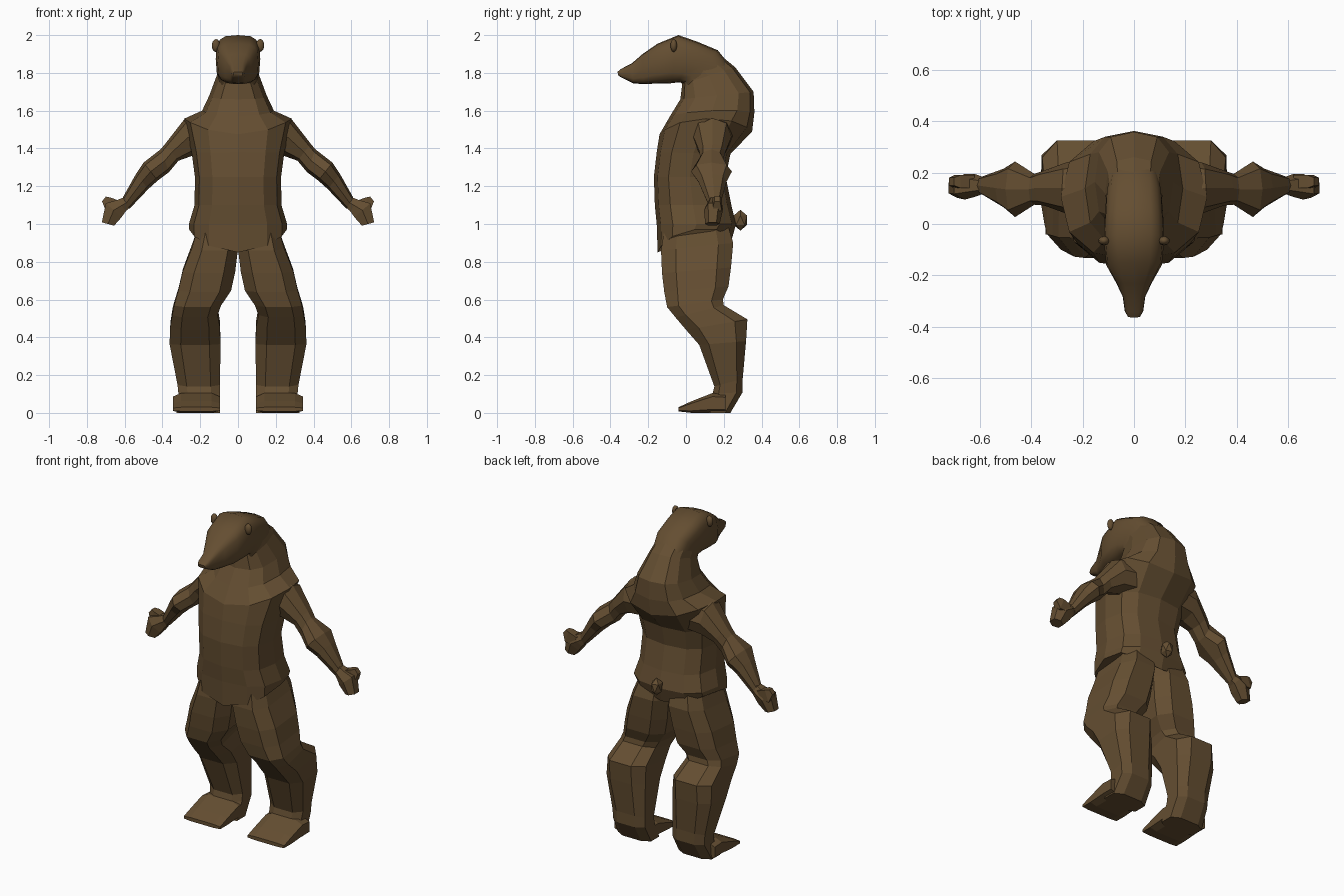
import bpy, bmesh, math
from mathutils import Vector

fur = bpy.data.materials.new("brown_fur")
fur.diffuse_color = (0.128, 0.076, 0.031, 1)


def finish(name, bm, smooth=None):
    bmesh.ops.recalc_face_normals(bm, faces=bm.faces[:])
    me = bpy.data.meshes.new(name)
    bm.to_mesh(me)
    bm.free()
    me.materials.append(fur)
    ob = bpy.data.objects.new(name, me)
    bpy.context.collection.objects.link(ob)
    if smooth:
        bpy.ops.object.select_all(action='DESELECT')
        ob.select_set(True)
        bpy.context.view_layer.objects.active = ob
        bpy.ops.object.shade_smooth_by_angle(angle=math.radians(smooth))
    return ob


def ring(a, b, half, n=8, p=0.6, turn=0.0, lift=0.0, pinch=(0, 0)):
    """Squarish ring spanning a to b; pinch narrows the +half side near a and b."""
    a, b, half = Vector(a), Vector(b), Vector(half)
    pts = []
    raw = [(math.cos(t), math.sin(t)) for t in
           (2 * math.pi * (i + turn) / n for i in range(n))]
    raw = [(math.copysign(abs(c) ** p, c) if abs(c) > 1e-6 else 0,
            math.copysign(abs(s) ** p, s) if abs(s) > 1e-6 else 0) for c, s in raw]
    m = max(abs(c) for c, s in raw)
    for c, s in raw:
        w = c / m
        if c > 0:
            w *= 1 - abs(s) * pinch[0 if s > 0 else 1]
        v = (a + b) / 2 + (a - b) / 2 * (s / m) + half * w
        v.z += lift * c * c
        pts.append(v)
    return pts


def loft(name, rings, smooth=None):
    bm = bmesh.new()
    loops = [[bm.verts.new(v) for v in r] for r in rings]
    n = len(loops[0])
    for lo, hi in zip(loops, loops[1:]):
        for i in range(n):
            j = (i + 1) % n
            bm.faces.new((lo[i], lo[j], hi[j], hi[i]))
    bm.faces.new(loops[0])
    bm.faces.new(loops[-1])
    return finish(name, bm, smooth)


def blob(name, loc, size, sub=1, smooth=None):
    bm = bmesh.new()
    bmesh.ops.create_icosphere(bm, subdivisions=sub, radius=1)
    for v in bm.verts:
        v.co = Vector(loc) + Vector(v.co[i] * size[i] for i in range(3))
    return finish(name, bm, smooth)


# Torso and shoulder hump: front y,z, back y,z, half width, side lift, roundness
torso = [(-.15, .85, .24, .91, .258, .09, .75),
         (-.155, 1.0, .265, 1.0, .26, 0, .75),
         (-.165, 1.1, .24, 1.1, .23, 0, .75),
         (-.17, 1.25, .21, 1.25, .228, 0, .75),
         (-.155, 1.38, .235, 1.37, .245, 0, .75),
         (-.14, 1.475, .35, 1.49, .285, .075, .85),
         (-.085, 1.57, .362, 1.59, .19, .02, .75),
         (-.03, 1.66, .358, 1.70, .152, 0, .75),
         (-.02, 1.74, .26, 1.83, .113, 0, .75),
         (-.03, 1.76, .15, 1.92, .10, 0, .75)]
loft("torso", [ring((0, fy, fz), (0, by, bz), (w, 0, 0), 12, p, lift=l)
               for fy, fz, by, bz, w, l, p in torso])

# Head tapering to the snout: jaw y,z, crown y,z, half width
head = [(-.01, 1.70, .24, 1.83, .10),
        (-.01, 1.745, .168, 1.92, .11),
        (-.04, 1.75, .06, 1.965, .115),
        (-.08, 1.745, -.04, 2.0, .118),
        (-.17, 1.743, -.15, 1.955, .108),
        (-.225, 1.74, -.23, 1.90, .07),
        (-.28, 1.745, -.285, 1.852, .044),
        (-.335, 1.772, -.342, 1.822, .036),
        (-.358, 1.785, -.363, 1.806, .024)]
loft("head", [ring((0, fy, fz), (0, by, bz), (w, 0, 0), 16, .6)
              for fy, fz, by, bz, w in head], 50)
blob("tail", (0, .288, 1.02), (.036, .042, .055))

# Arm: top x,z, bottom x,z, centre y, half depth
arm = [(.16, 1.57, .16, 1.37, .13, .12),
       (.28, 1.56, .245, 1.36, .14, .10),
       (.385, 1.425, .315, 1.335, .14, .068),
       (.41, 1.395, .365, 1.275, .135, .06),
       (.50, 1.325, .425, 1.23, .135, .108),
       (.54, 1.265, .475, 1.185, .14, .075),
       (.61, 1.14, .575, 1.08, .15, .034)]
hand = [(.605, 1.145, .575, 1.08, .15, .034),
        (.645, 1.13, .59, 1.065, .15, .044),
        (.705, 1.115, .612, 1.03, .145, .05),
        (.725, 1.01, .652, .99, .14, .038)]
thumb = [(.62, 1.12, .65, 1.07, .165, .025),
         (.675, 1.14, .70, 1.07, .165, .025),
         (.70, 1.145, .72, 1.12, .165, .015)]

# Leg: front y,z, back y,z, inner x, outer x
leg = [(-.11, 1.0, .22, 1.0, .01, .22),
       (-.132, .86, .25, .90, 0, .262),
       (-.127, .74, .238, .77, .015, .312),
       (-.115, .64, .225, .67, .037, .335),
       (-.10, .56, .195, .60, .09, .355),
       (-.055, .505, .20, .57, .108, .364),
       (0, .44, .325, .495, .095, .377),
       (.07, .36, .318, .38, .093, .38),
       (.15, .14, .30, .18, .095, .335),
       (.14, .10, .30, .11, .095, .33),
       (.10, 0, .235, 0, .095, .34)]
# Foot: y, top z, bottom z
foot = [(.21, .10, 0), (.14, .105, 0), (.03, .062, 0), (-.04, .03, .008)]

for s, side in ((1, "right"), (-1, "left")):
    for part, rows, n in (("arm", arm, 8), ("hand", hand, 6), ("thumb", thumb, 4)):
        loft(f"{side}_{part}",
             [ring((s * tx, y, tz), (s * bx, y, bz), (0, d, 0), n, .85,
                   0.5 if n == 4 else 0)
              for tx, tz, bx, bz, y, d in rows])
    loft(f"{side}_leg",
         [ring((s * (xi + xo) / 2, fy, fz), (s * (xi + xo) / 2, by, bz),
               (s * (xo - xi) / 2, 0, 0), 8, .6, .5, pinch=(.22, .25))
          for fy, fz, by, bz, xi, xo in leg])
    loft(f"{side}_foot",
         [ring((s * .22, y, t), (s * .22, y, b), (.125, 0, 0), 8, .5, .5)
          for y, t, b in foot])
    blob(f"{side}_ear", (s * .117, -.065, 1.945), (.022, .018, .035), 2, 60)
